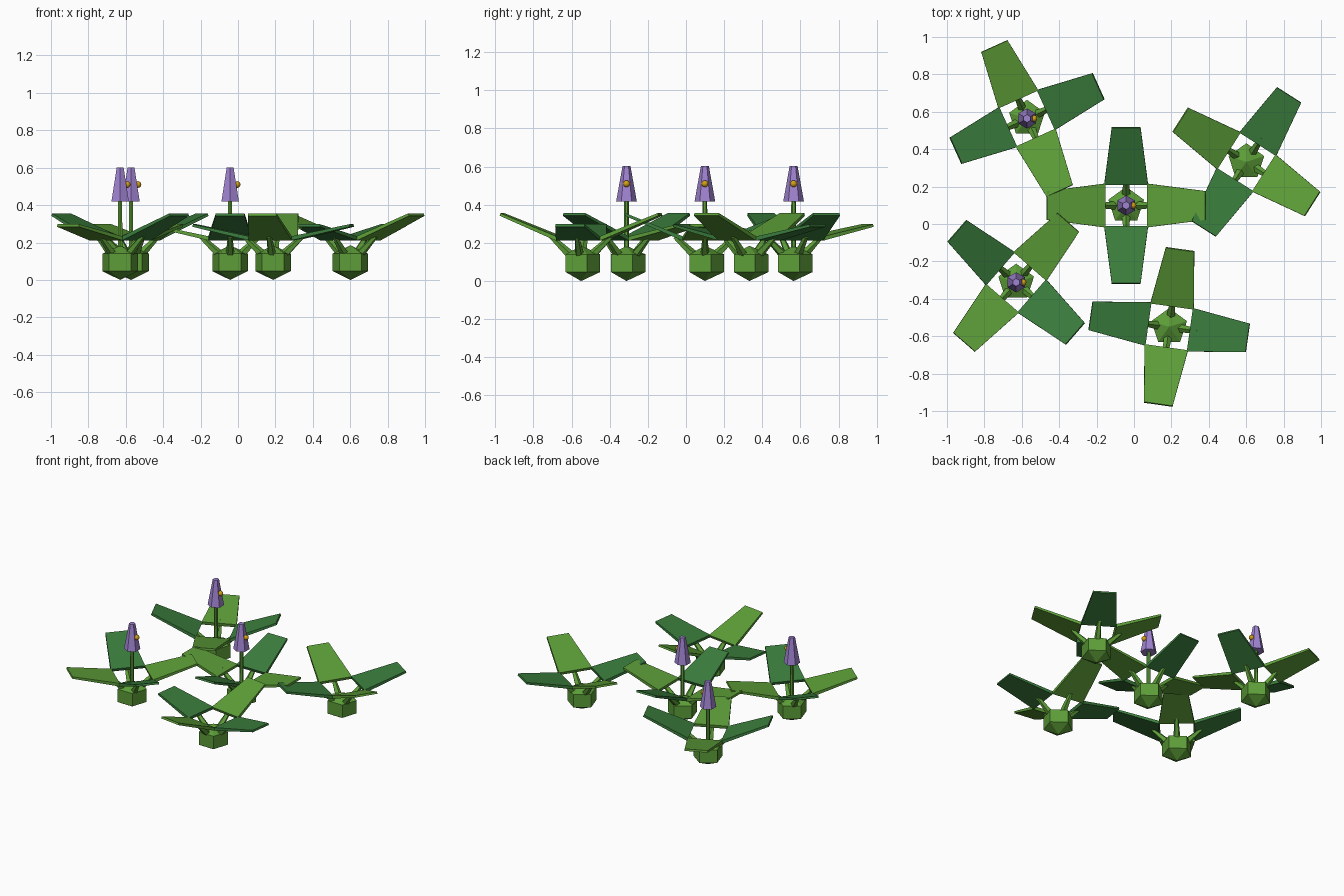
import bpy, bmesh, math
from mathutils import Vector, Matrix

if "Cube" in bpy.data.objects:
    bpy.data.objects.remove(bpy.data.objects["Cube"])

def lin(c):
    return tuple(((v / 255 + 0.055) / 1.055) ** 2.4 for v in c) + (1.0,)

def mat(name, rgb):
    m = bpy.data.materials.new(name)
    m.diffuse_color = lin(rgb)
    m.use_nodes = True
    m.node_tree.nodes["Principled BSDF"].inputs["Base Color"].default_value = m.diffuse_color
    return m

LIGHT = mat("light_green", (93, 158, 56))
DARK = mat("dark_green", (58, 124, 60))
PURPLE = mat("petal_purple", (160, 131, 209))
GOLD = mat("pollen_gold", (212, 160, 23))

def finish(name, bm, material, matrix):
    bm.transform(matrix)
    bmesh.ops.recalc_face_normals(bm, faces=bm.faces)
    me = bpy.data.meshes.new(name)
    bm.to_mesh(me)
    bm.free()
    me.materials.append(material)
    ob = bpy.data.objects.new(name, me)
    bpy.context.collection.objects.link(ob)
    return ob

def loft(name, rings, material, matrix):
    """Skin a list of vertex rings and cap both ends."""
    bm = bmesh.new()
    rs = [[bm.verts.new(p) for p in r] for r in rings]
    for a, b in zip(rs, rs[1:]):
        n = len(a)
        for i in range(n):
            bm.faces.new((a[i], a[(i + 1) % n], b[(i + 1) % n], b[i]))
    bm.faces.new(rs[0][::-1])
    bm.faces.new(rs[-1])
    return finish(name, bm, material, matrix)

def ring(n, r, z, phase=math.pi / 2):
    return [(r * math.cos(phase + i * math.tau / n), r * math.sin(phase + i * math.tau / n), z)
            for i in range(n)]

def tapered(name, p0, p1, r0, r1, sides, material, matrix):
    p0, p1 = Vector(p0), Vector(p1)
    d = p1 - p0
    place = Matrix.Translation(p0) @ d.to_track_quat('Z', 'Y').to_matrix().to_4x4()
    return loft(name, [ring(sides, r0, 0), ring(sides, r1, d.length)], material, matrix @ place)

def bulb(matrix):
    # five-sided bulb with pointed top and bottom
    bm = bmesh.new()
    lo = [bm.verts.new(p) for p in ring(5, 0.1, 0.047)]
    hi = [bm.verts.new(p) for p in ring(5, 0.1, 0.14)]
    bot, top = bm.verts.new((0, 0, 0)), bm.verts.new((0, 0, 0.185))
    for i in range(5):
        j = (i + 1) % 5
        bm.faces.new((lo[i], lo[j], hi[j], hi[i]))
        bm.faces.new((lo[j], lo[i], bot))
        bm.faces.new((hi[i], hi[j], top))
    finish("bulb", bm, LIGHT, matrix)

def leaf(material, low, matrix):
    # flat tapered blade rising outwards along +x; low leaves rise less
    a = Vector((0.114, 0, 0.222))
    b = Vector((0.424, 0, 0.291)) if low else Vector((0.418, 0, 0.349))
    d = (b - a).normalized()
    up = Vector((-d.z, 0, d.x))
    side = Vector((0, 1, 0))
    rings = [[c + side * sy * w + up * sz * t for sy, sz in ((-1, -1), (1, -1), (1, 1), (-1, 1))]
             for c, w, t in ((a, 0.117, 0.011), (b, 0.077, 0.007))]
    loft("leaf", rings, material, matrix)

def flower(matrix):
    tapered("flower_stem", (0, 0, 0.13), (0, 0, 0.44), 0.014, 0.012, 6, LIGHT, matrix)
    loft("blossom", [ring(6, 0.054, 0.418), ring(6, 0.021, 0.602)], PURPLE, matrix)
    bm = bmesh.new()
    bmesh.ops.create_uvsphere(bm, u_segments=12, v_segments=8, radius=0.018)
    for f in bm.faces:
        f.smooth = True
    finish("pollen", bm, GOLD, matrix @ Matrix.Translation((0.037, 0, 0.51)))

# plants: x, y, angle of the light leaves, light leaves are the low pair, has flower
PLANTS = [(-0.042, 0.099, 0, True, True), (0.188, -0.55, 82, False, False),
          (-0.63, -0.312, 49, True, True), (0.601, 0.332, 147.5, False, False),
          (-0.572, 0.564, 114.3, True, True)]

for x, y, angle, light_low, blooming in PLANTS:
    base = Matrix.Translation((x, y, 0))
    bulb(base)
    for k in range(4):
        m = base @ Matrix.Rotation(math.radians(angle + 90 * k), 4, 'Z')
        light = k % 2 == 0
        leaf(LIGHT if light else DARK, light == light_low, m)
        tapered("leaf_stalk", (0.025, 0, 0.105), (0.158, 0, 0.232), 0.028, 0.013, 5, LIGHT, m)
    if blooming:
        flower(base)
